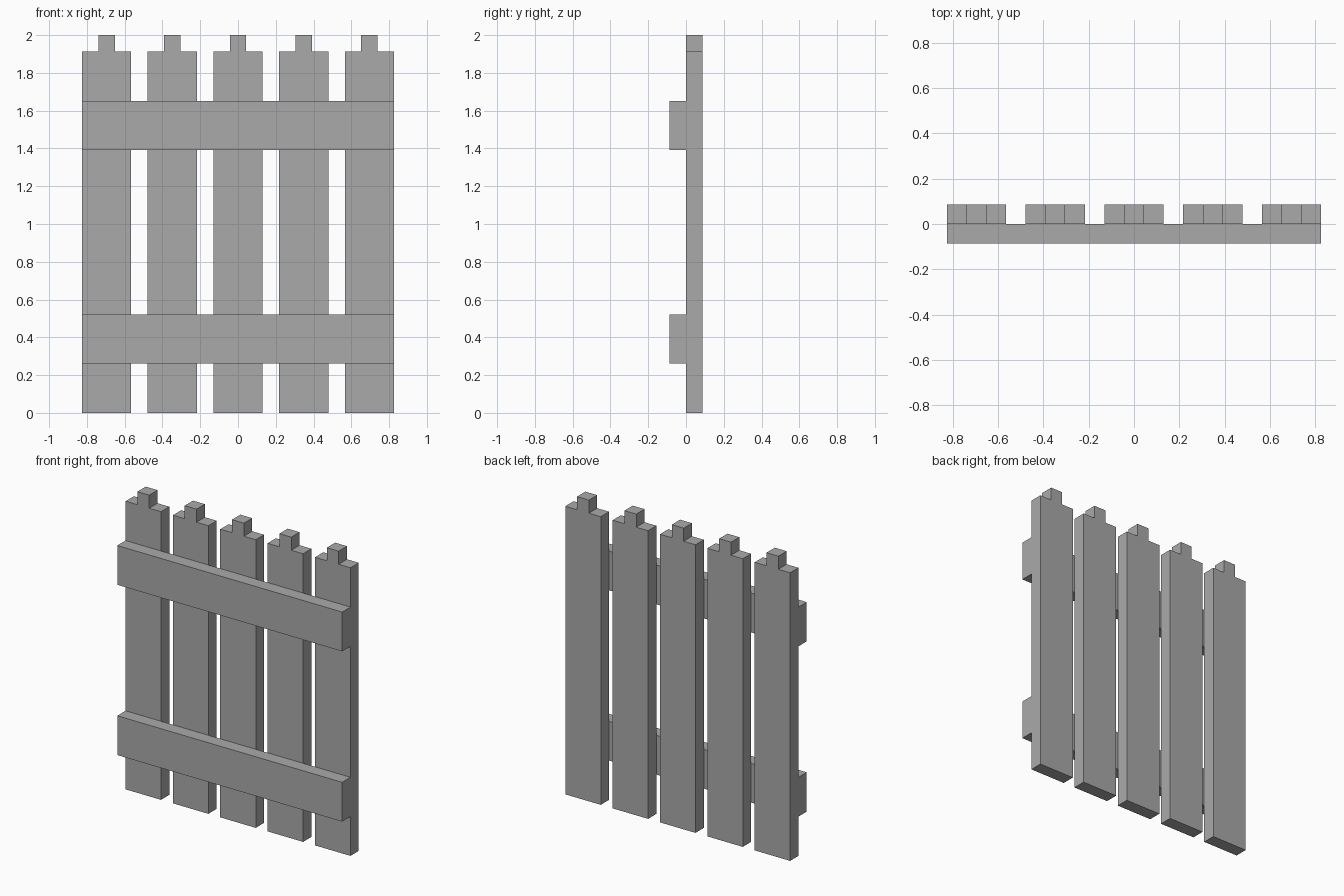
import bpy
import bmesh

U = 2 / 23  # one grid unit: the thickness of every board

default_cube = bpy.data.objects.get("Cube")
if default_cube:
    bpy.data.objects.remove(default_cube, do_unlink=True)

grey = bpy.data.materials.new("plain_grey")
grey.use_nodes = True
colour = (0.4, 0.4, 0.4, 1)
grey.diffuse_color = colour
grey.node_tree.nodes["Principled BSDF"].inputs["Base Color"].default_value = colour


def board(name, outline, y):
    """Extrude an x-z outline one unit backwards from y (all in grid units)."""
    bm = bmesh.new()
    face = bm.faces.new([bm.verts.new((x * U, y * U, z * U)) for x, z in outline])
    result = bmesh.ops.extrude_face_region(bm, geom=[face])
    moved = [v for v in result["geom"] if isinstance(v, bmesh.types.BMVert)]
    bmesh.ops.translate(bm, verts=moved, vec=(0, U, 0))
    bmesh.ops.recalc_face_normals(bm, faces=bm.faces)
    mesh = bpy.data.meshes.new(name)
    bm.to_mesh(mesh)
    bm.free()
    mesh.materials.append(grey)
    obj = bpy.data.objects.new(name, mesh)
    bpy.context.collection.objects.link(obj)
    return obj


# Upright pickets with a stepped tip
half_picket = [(1.5, 0), (1.5, 22), (0.5, 22), (0.5, 23)]
picket = half_picket + [(-x, z) for x, z in reversed(half_picket)]
for i in range(5):
    centre = (i - 2) * 4
    board(f"picket_{i + 1}", [(x + centre, z) for x, z in picket], 0)

# Horizontal rails across the front
for name, low in (("lower_rail", 3), ("upper_rail", 16)):
    board(name, [(-9.5, low), (9.5, low), (9.5, low + 3), (-9.5, low + 3)], -1)
